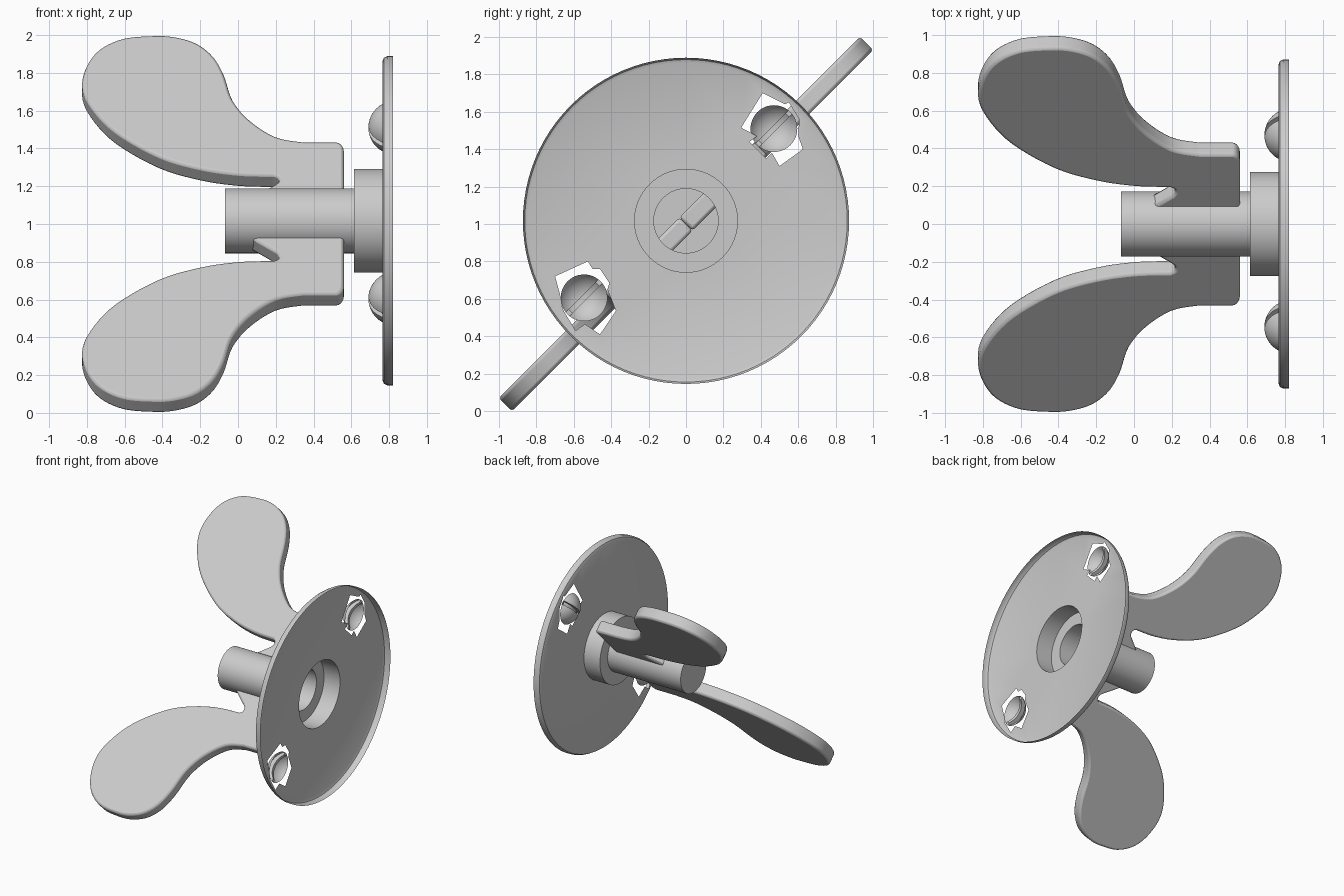
import bpy, bmesh, math
from mathutils import Vector
from mathutils.geometry import interpolate_bezier

cube = bpy.data.objects.get("Cube")
if cube:
    bpy.data.objects.remove(cube)

grey = bpy.data.materials.new("plain_grey")
grey.use_nodes = True
GREY = (0.6, 0.6, 0.6, 1)
grey.diffuse_color = GREY
for node in grey.node_tree.nodes:
    if node.type == 'BSDF_PRINCIPLED':
        node.inputs["Base Color"].default_value = GREY

AXIS_Z = 1.017
SEGMENTS = 96


def finish(bm, name, angle=35):
    mesh = bpy.data.meshes.new(name)
    bm.to_mesh(mesh)
    bm.free()
    mesh.materials.append(grey)
    mesh.shade_smooth()
    mesh.set_sharp_from_angle(angle=math.radians(angle))
    obj = bpy.data.objects.new(name, mesh)
    bpy.context.collection.objects.link(obj)
    return obj


def ring(bm, x, r, cy, cz, n):
    turns = [2 * math.pi * i / n for i in range(n)]
    return [bm.verts.new((x, cy + r * math.cos(a), cz + r * math.sin(a))) for a in turns]


def lathe(bm, profile, cy=0, cz=AXIS_Z, n=SEGMENTS):
    """Revolve (x, radius) points; radius 0 closes the shell with a fan."""
    previous = None
    for x, r in profile:
        current = ring(bm, x, r, cy, cz, n) if r else [bm.verts.new((x, cy, cz))]
        if previous:
            for i in range(n):
                j = (i + 1) % n
                if len(previous) == 1:
                    bm.faces.new((previous[0], current[j], current[i]))
                else:
                    bm.faces.new((previous[i], previous[j], current[j], current[i]))
        previous = current
    return previous


def loop_edges(bm, verts):
    return [bm.edges.new((v, verts[i - 1])) for i, v in enumerate(verts)]


def smooth_path(points, steps=6):
    """Smooth curve through the points."""
    pts = [Vector(p).to_3d() for p in points]
    out = []
    for i in range(len(pts) - 1):
        a, b = pts[i], pts[i + 1]
        before, after = pts[max(i - 1, 0)], pts[min(i + 2, len(pts) - 1)]
        out += interpolate_bezier(a, a + (b - before) / 6, b - (after - a) / 6, b, steps)[:-1]
    return out + [pts[-1]]


# Hollow shaft opening into the hub cup
bm = bmesh.new()
lathe(bm, [(-0.07, 0), (-0.07, 0.172), (0.615, 0.172), (0.615, 0.275), (0.765, 0.275)])
finish(bm, "shaft_and_hub")

# Thin plate with two ragged cutouts and a rim turned towards +x
cutouts = [
    [(.41, 1.70), (.53, 1.64), (.55, 1.65), (.605, 1.56), (.60, 1.47), (.625, 1.40),
     (.50, 1.31), (.46, 1.38), (.43, 1.35), (.34, 1.44), (.38, 1.47), (.295, 1.515)],
    [(-.70, .72), (-.525, .80), (-.50, .76), (-.46, .76), (-.41, .685), (-.42, .65),
     (-.375, .535), (-.46, .41), (-.54, .465), (-.59, .43), (-.66, .545), (-.67, .61)],
]
bm = bmesh.new()
edges = loop_edges(bm, ring(bm, 0.765, 0.845, 0, AXIS_Z, SEGMENTS))
edges += loop_edges(bm, ring(bm, 0.765, 0.275, 0, AXIS_Z, SEGMENTS))
for cutout in cutouts:
    edges += loop_edges(bm, [bm.verts.new((0.765, y, z)) for y, z in cutout])
bmesh.ops.triangle_fill(bm, use_beauty=True, edges=edges, normal=(-1, 0, 0))
lathe(bm, [(0.765, 0.845), (0.772, 0.862), (0.79, 0.872), (0.82, 0.872)])
bmesh.ops.remove_doubles(bm, verts=bm.verts[:], dist=0.0001)
bmesh.ops.recalc_face_normals(bm, faces=bm.faces[:])
finish(bm, "round_plate")

# Slotted dome screw heads
for name, cy, cz in (("upper_screw_head", 0.47, 1.51), ("lower_screw_head", -0.545, 0.605)):
    bm = bmesh.new()
    radius, rim_x = 0.142, 0.77
    sweep = math.asin(0.125 / radius)
    profile = [(0.69 + radius * (1 - math.cos(sweep * i / 8)), radius * math.sin(sweep * i / 8))
               for i in range(9)]
    lathe(bm, profile, cy, cz, 48)
    across = Vector((0, -1, 1)).normalized()
    centre = Vector((0, cy, cz))
    for side in (-1, 1):
        bmesh.ops.bisect_plane(bm, geom=bm.verts[:] + bm.edges[:] + bm.faces[:],
                               plane_co=centre + across * side * 0.015, plane_no=across)
    strip = [f for f in bm.faces
             if abs((f.calc_center_median() - centre).dot(across)) < 0.0149]
    sunk = bmesh.ops.extrude_face_region(bm, geom=strip)["geom"]
    for v in sunk:
        if isinstance(v, bmesh.types.BMVert):
            v.co.x = min(v.co.x + 0.035, rim_x)
    bmesh.ops.delete(bm, geom=[f for f in strip if f.is_valid], context='FACES')
    bmesh.ops.recalc_face_normals(bm, faces=bm.faces[:])
    finish(bm, name)

# Curved wings in one slanted plane: (x, distance outward)
blade = smooth_path([
    (.35, .402), (.20, .43), (.06, .52), (-.03, .63), (-.075, .76), (-.13, .855), (-.22, .925),
    (-.34, .96), (-.46, .965), (-.61, .95), (-.73, .895), (-.80, .81), (-.825, .70),
    (-.78, .59), (-.65, .455), (-.42, .325), (-.20, .26), (0, .231), (.18, .225)])
slit = smooth_path([(.19, .225), (.213, .215), (.215, .195), (.20, .18)], 4)
corner = [(.52 + .04 * math.sin(a), .362 + .04 * math.cos(a))
          for a in [math.pi / 2 * (1 - i / 6) for i in range(7)]]
outline = ([(.56, 0)] + corner + [p[:2] for p in blade] + [p[:2] for p in slit]
           + [(.06, .10), (.06, 0)])
for name, side in (("upper_wing", 1), ("lower_wing", -1)):
    bm = bmesh.new()
    drop = 0.05 * math.sqrt(0.5)
    base = bm.faces.new([bm.verts.new((x, side * v + drop, 1 + side * v - drop))
                         for x, v in outline])
    top = bmesh.ops.extrude_face_region(bm, geom=[base], use_keep_orig=True)["geom"]
    bmesh.ops.translate(bm, verts=[g for g in top if isinstance(g, bmesh.types.BMVert)],
                        vec=(0, -2 * drop, 2 * drop))
    bmesh.ops.recalc_face_normals(bm, faces=bm.faces[:])
    wing = finish(bm, name)
    bevel = wing.modifiers.new("edge_bevel", 'BEVEL')
    bevel.width = 0.016
    bevel.segments = 2
    bevel.limit_method = 'ANGLE'
    bevel.angle_limit = math.radians(60)
